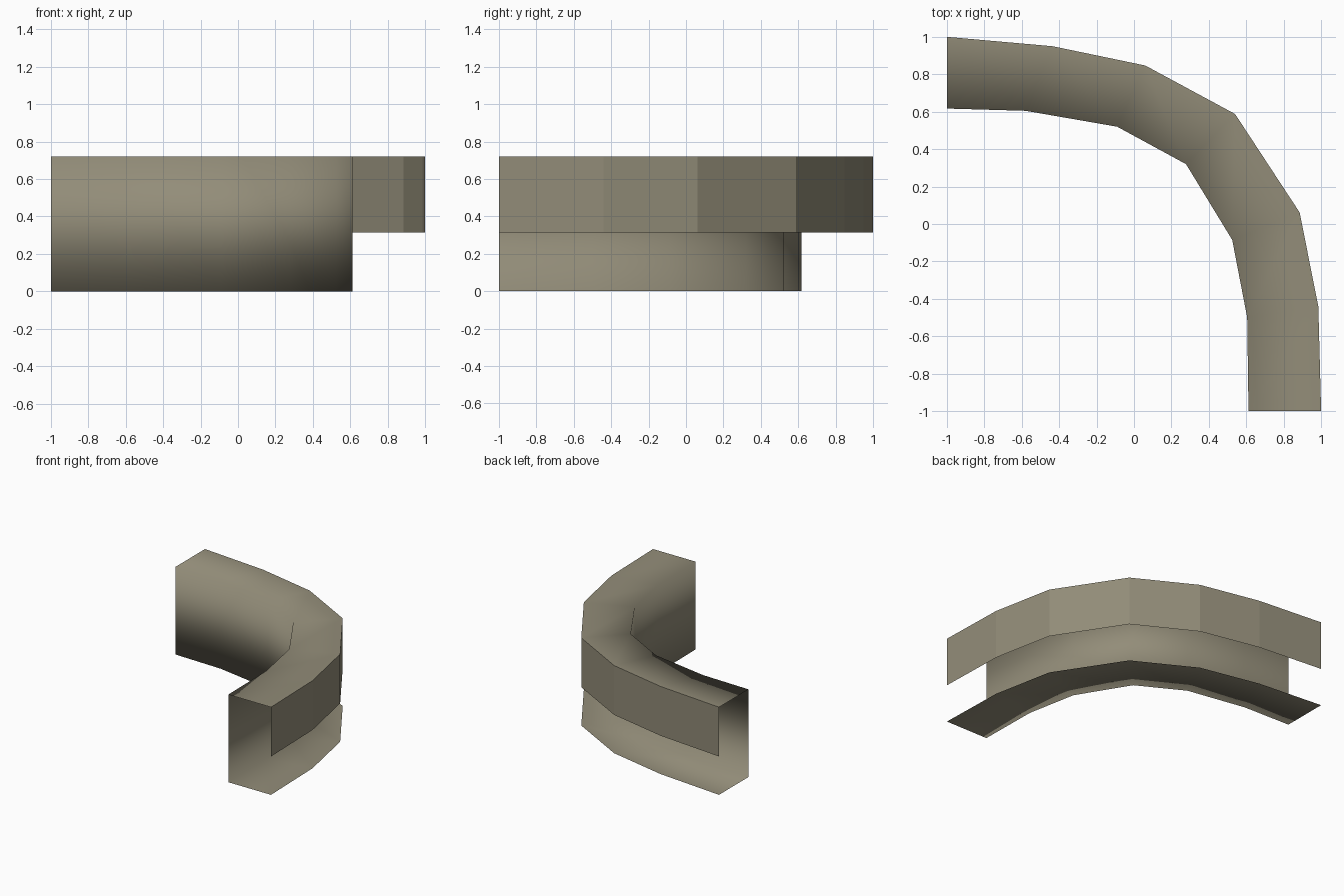
import bpy

if "Cube" in bpy.data.objects:
    bpy.data.objects.remove(bpy.data.objects["Cube"])

# One drab stone-grey colour for the whole model
mat = bpy.data.materials.new("drab_grey")
mat.diffuse_color = (0.29, 0.265, 0.19, 1.0)
mat.use_nodes = True
mat.node_tree.nodes["Principled BSDF"].inputs["Base Color"].default_value = mat.diffuse_color

# Plan-view paths of the bend, from the left end to the front end
OUTER = [(-1, 1), (-.435, .95), (.06, .847), (.54, .588),
         (.885, .062), (.985, -.44), (1, -1)]
INNER = [(-1, .617), (-.58, .605), (-.09, .52), (.278, .32),
         (.525, -.085), (.605, -.5), (.612, -1)]
TOP, LIP, BOTTOM = 0.72, 0.315, 0.0


def sheet(name, rails, smooth):
    """Skin a thin sheet across (path, height) rails."""
    n = len(rails[0][0])
    verts = [(x, y, z) for path, z in rails for x, y in path]
    faces = [(r * n + i, (r + 1) * n + i, (r + 1) * n + i + 1, r * n + i + 1)
             for r in range(len(rails) - 1) for i in range(n - 1)]
    me = bpy.data.meshes.new(name)
    me.from_pydata(verts, [], faces)
    me.materials.append(mat)
    for p in me.polygons:
        p.use_smooth = smooth
    ob = bpy.data.objects.new(name, me)
    bpy.context.collection.objects.link(ob)
    return ob


# Top, inner wall and floor: one softly shaded C-shaped channel, open outward
sheet("curved_channel",
      [(OUTER, TOP), (INNER, TOP), (INNER, BOTTOM), (OUTER, BOTTOM)], True)

# Faceted lip hanging from the outer top edge
sheet("outer_lip", [(OUTER, LIP), (OUTER, TOP)], False)
